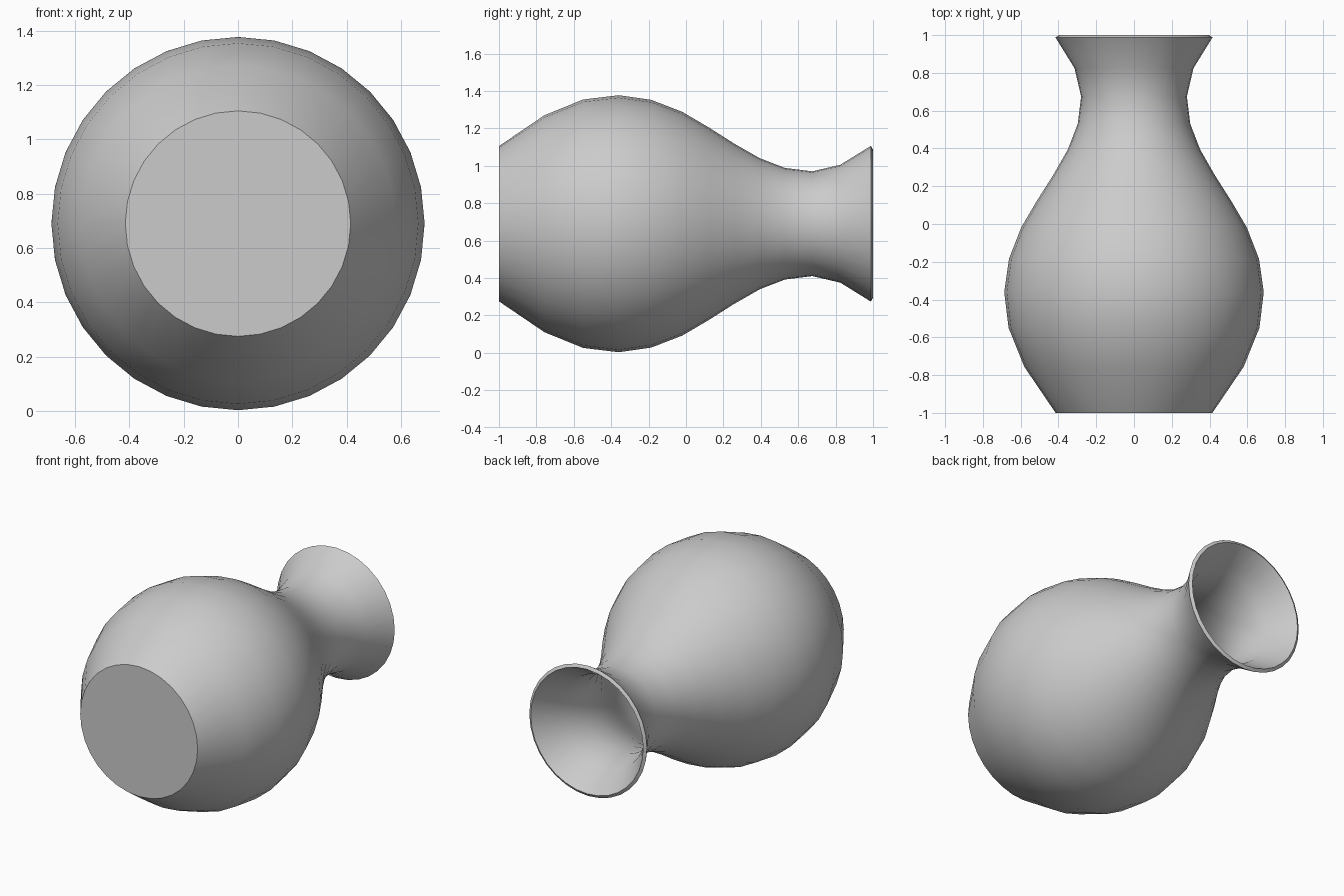
import bpy, bmesh, math

if "Cube" in bpy.data.objects:
    bpy.data.objects.remove(bpy.data.objects["Cube"])

SIDES, AXIS_Z = 32, 0.69
# (y, radius) from base to mouth
PROFILE = [(-1, 0.415), (-0.757, 0.58), (-0.55, 0.664), (-0.36, 0.687), (-0.185, 0.662),
           (-0.02, 0.598), (0.12, 0.516), (0.255, 0.43), (0.395, 0.35), (0.53, 0.298),
           (0.675, 0.28), (0.825, 0.315), (0.988, 0.416)]

# vase lying on its side, mouth towards +y
bm = bmesh.new()
rings = []
for y, r in PROFILE:
    ring = []
    for i in range(SIDES):
        a = 2 * math.pi * i / SIDES
        ring.append(bm.verts.new((r * math.cos(a), y, AXIS_Z + r * math.sin(a))))
    rings.append(ring)
for lo, hi in zip(rings, rings[1:]):
    for i in range(SIDES):
        j = (i + 1) % SIDES
        bm.faces.new((lo[i], hi[i], hi[j], lo[j]))
bm.faces.new(rings[0])  # closed base
bm.normal_update()
bmesh.ops.recalc_face_normals(bm, faces=bm.faces)
mesh = bpy.data.meshes.new("vase")
bm.to_mesh(mesh)
bm.free()
vase = bpy.data.objects.new("vase", mesh)
bpy.context.collection.objects.link(vase)

# plain grey
mat = bpy.data.materials.new("light_grey")
mat.diffuse_color = (0.6, 0.6, 0.6, 1)
mat.use_nodes = True
mat.node_tree.nodes["Principled BSDF"].inputs["Base Color"].default_value = mat.diffuse_color
mesh.materials.append(mat)

# wall thickness, going inwards
bpy.context.view_layer.objects.active = vase
vase.select_set(True)
solid = vase.modifiers.new("wall", 'SOLIDIFY')
solid.thickness = 0.022
solid.offset = -1
bpy.ops.object.modifier_apply(modifier=solid.name)
bpy.ops.object.shade_smooth_by_angle(angle=math.radians(35))
